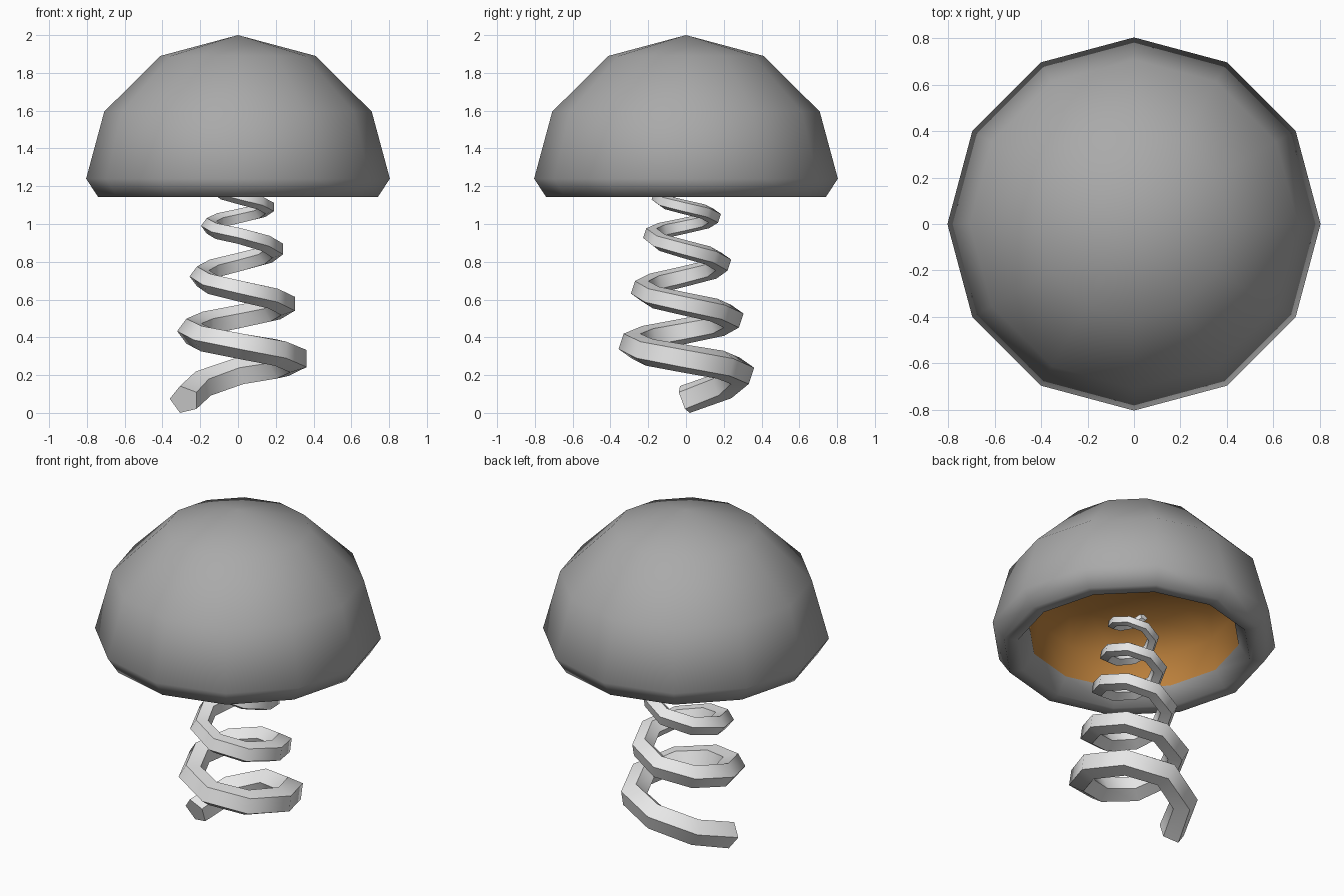
import bpy
import math
from mathutils import Vector

cube = bpy.data.objects.get("Cube")
if cube:
    bpy.data.objects.remove(cube)


def material(name, rgb):
    mat = bpy.data.materials.new(name)
    mat.use_nodes = True
    color = (*rgb, 1.0)
    mat.diffuse_color = color
    mat.node_tree.nodes["Principled BSDF"].inputs["Base Color"].default_value = color
    return mat


def make_object(name, verts, faces, mat, angle):
    mesh = bpy.data.meshes.new(name)
    mesh.from_pydata(verts, [], faces)
    mesh.materials.append(mat)
    obj = bpy.data.objects.new(name, mesh)
    bpy.context.collection.objects.link(obj)
    bpy.ops.object.select_all(action="DESELECT")
    obj.select_set(True)
    bpy.context.view_layer.objects.active = obj
    bpy.ops.object.shade_smooth_by_angle(angle=math.radians(angle))
    return obj


def lathe(name, profile, mat, sides=12):
    """Turn a (radius, height) profile around z; points on the axis become one vertex."""
    verts, rings, faces = [], [], []
    for r, z in profile:
        count = sides if r > 0 else 1
        first = len(verts)
        for i in range(count):
            a = math.tau * i / sides
            verts.append((r * math.cos(a), r * math.sin(a), z))
        rings.append([first + i % count for i in range(sides)])
    for a, b in zip(rings, rings[1:]):
        for i in range(sides):
            j = (i + 1) % sides
            faces.append(list(dict.fromkeys((a[i], b[i], b[j], a[j]))))
    return make_object(name, verts, faces, mat, 80)


dome_grey = material("dome grey", (0.40, 0.40, 0.40))
spring_grey = material("spring light grey", (0.80, 0.80, 0.80))
lining_orange = material("lining orange", (0.51, 0.22, 0.045))

# Dome shell with a rolled rim
lathe("dome", [(0, 2.0), (0.41, 1.89), (0.708, 1.595), (0.804, 1.24),
               (0.74, 1.142), (0.66, 1.142), (0.595, 1.235)], dome_grey)

# Shallow hollow inside of the dome
lathe("dome_lining", [(0.595, 1.235), (0.57, 1.42), (0.38, 1.54), (0, 1.58)], lining_orange)

# Tapering spring: five-sided tube, eight steps per turn, clockwise going up
STEPS, SIDES, TURNS = 8, 5, 5
AXIS = Vector((0.012, -0.01, 0))


def spring_point(turn):
    """Steep first quarter turn, even middle, tighter coils at the top."""
    z = 0.215 + 0.56 * min(turn, 0) + 0.29 * min(max(turn, 0), 2.5) + 0.2 * max(turn - 2.5, 0)
    radius = min(0.295, 0.34 - 0.178 * z)
    a = math.pi / 2 - math.tau * turn
    return AXIS + Vector((radius * math.cos(a), radius * math.sin(a), z)), radius


verts, faces = [], []
steps = STEPS * TURNS
for k in range(steps + 1):
    turn = k / STEPS - 0.25
    center, radius = spring_point(turn)
    ahead = spring_point(turn + 1 / STEPS)[0]
    behind = spring_point(turn - 1 / STEPS)[0]
    if k == 0:
        behind = center - Vector((0, 0.2, 0.08))
    tangent = (ahead - behind).normalized()
    out = center - AXIS
    out.z = 0
    out = (out - tangent * out.dot(tangent)).normalized()
    up = tangent.cross(out)
    # The tube's section twists by one side per turn
    twist = math.tau / SIDES * k / STEPS
    for s in range(SIDES):
        a = math.tau * s / SIDES + twist
        verts.append(center + (out * math.cos(a) + up * math.sin(a)) * radius * 0.27)

# Stand the spring exactly on the ground
lowest = min(v.z for v in verts)
for v in verts[:SIDES]:
    v.z -= lowest

for k in range(steps):
    for s in range(SIDES):
        t = (s + 1) % SIDES
        faces.append([k * SIDES + s, k * SIDES + t,
                      (k + 1) * SIDES + t, (k + 1) * SIDES + s])
faces.append(list(reversed(range(SIDES))))
faces.append([steps * SIDES + s for s in range(SIDES)])
make_object("spring", verts, faces, spring_grey, 50)
